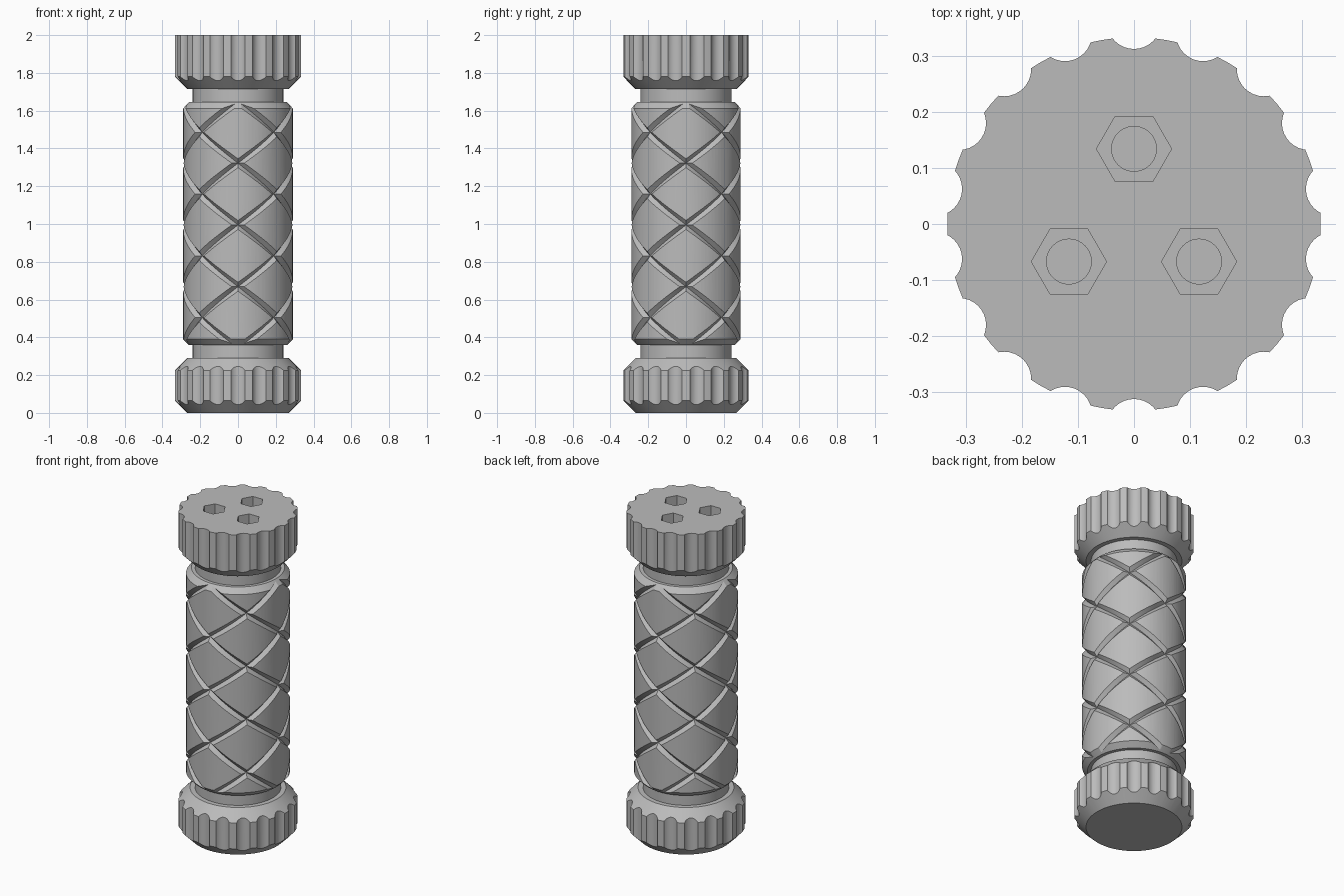
import bpy, bmesh
from math import sin, cos, pi, radians

cube = bpy.data.objects.get("Cube")
if cube:
    bpy.data.objects.remove(cube, do_unlink=True)

grey = bpy.data.materials.new("plain grey")
grey.use_nodes = True
GREY = (0.5, 0.5, 0.5, 1)
grey.diffuse_color = GREY
grey.node_tree.nodes["Principled BSDF"].inputs["Base Color"].default_value = GREY


def add_object(name, bm):
    bmesh.ops.recalc_face_normals(bm, faces=bm.faces)
    mesh = bpy.data.meshes.new(name)
    bm.to_mesh(mesh)
    bm.free()
    mesh.materials.append(grey)
    obj = bpy.data.objects.new(name, mesh)
    bpy.context.collection.objects.link(obj)
    return obj


def lathe(name, profile, segments=90):
    """Solid of revolution from (radius, height) pairs, capped at both ends."""
    bm = bmesh.new()
    rings = [[bm.verts.new((r * cos(2 * pi * i / segments), r * sin(2 * pi * i / segments), z))
              for i in range(segments)] for r, z in profile]
    for low, high in zip(rings, rings[1:]):
        for i in range(segments):
            j = (i + 1) % segments
            bm.faces.new((low[i], low[j], high[j], high[i]))
    bm.faces.new(rings[0])
    bm.faces.new(rings[-1])
    return add_object(name, bm)


def add_prism(bm, x, y, radius, low, high, sides):
    made = bmesh.ops.create_cone(bm, cap_ends=True, segments=sides, radius1=radius,
                                 radius2=radius, depth=high - low)["verts"]
    # First corner lies on the x axis
    turn = made[0].co.copy()
    if abs(turn.y) > abs(turn.x):
        for v in made:
            v.co.x, v.co.y = v.co.y, -v.co.x
    bmesh.ops.translate(bm, verts=made, vec=(x, y, (low + high) / 2))


def carve(obj, bm):
    cutter = add_object("cutter", bm)
    cutter.hide_render = True
    mod = obj.modifiers.new("carve", 'BOOLEAN')
    mod.operation, mod.solver, mod.object = 'DIFFERENCE', 'EXACT', cutter
    bpy.context.view_layer.objects.active = obj
    bpy.ops.object.modifier_apply(modifier=mod.name)
    bpy.data.objects.remove(cutter, do_unlink=True)


def carve_flutes(knob, low, high):
    bm = bmesh.new()
    for k in range(18):
        a = radians(10 + 20 * k)
        add_prism(bm, 0.36 * cos(a), 0.36 * sin(a), 0.048, low, high, 32)
    carve(knob, bm)


def groove_cutter(hand):
    """Four parallel helical V-shaped bars; hand is the winding direction."""
    bm = bmesh.new()
    level, rise, steps = 0.995, 0.327, 130
    for start in range(4):
        rings = []
        for s in range(steps + 1):
            z = 0.2 + 1.6 * s / steps
            a = (start + hand * (z - level) / rise) * pi / 2
            rings.append([bm.verts.new((r * cos(a), r * sin(a), z + dz))
                          for r, dz in ((0.268, 0), (0.31, 0.045), (0.31, -0.045))])
        for p, q in zip(rings, rings[1:]):
            for i in range(3):
                j = (i + 1) % 3
                bm.faces.new((p[i], p[j], q[j], q[i]))
        bm.faces.new(rings[0])
        bm.faces.new(rings[-1])
    bmesh.ops.triangulate(bm, faces=bm.faces)
    return bm


# Grip with crossing helical grooves
grip = lathe("grip", [(0.26, 0.36), (0.29, 0.39), (0.29, 1.612), (0.26, 1.645)])
for hand in (1, -1):
    carve(grip, groove_cutter(hand))

# Necks between the grip and the knobs
lower_neck = lathe("lower_neck", [(0.24, 0.285), (0.24, 0.365)])
upper_neck = lathe("upper_neck", [(0.24, 1.64), (0.24, 1.72)])

# Fluted knobs with chamfered rims
base_knob = lathe("base_knob", [(0.268, 0), (0.333, 0.065), (0.333, 0.225), (0.268, 0.29)])
carve_flutes(base_knob, -0.1, 0.4)
top_knob = lathe("top_knob", [(0.268, 1.715), (0.333, 1.78), (0.333, 2)])
carve_flutes(top_knob, 1.6, 2.1)

# Three hexagonal pockets with round bolt holes in the top knob
for radius, floor, sides in ((0.067, 1.88, 6), (0.04, 1.78, 40)):
    holes = bmesh.new()
    for k in range(3):
        a = radians(90 + 120 * k)
        add_prism(holes, 0.134 * cos(a), 0.134 * sin(a), radius, floor, 2.1, sides)
    carve(top_knob, holes)

# Smooth curved walls, keep edges sharp
bpy.ops.object.select_all(action='DESELECT')
for part in (grip, lower_neck, upper_neck, base_knob, top_knob):
    part.select_set(True)
bpy.context.view_layer.objects.active = grip
bpy.ops.object.shade_smooth_by_angle(angle=radians(25))
